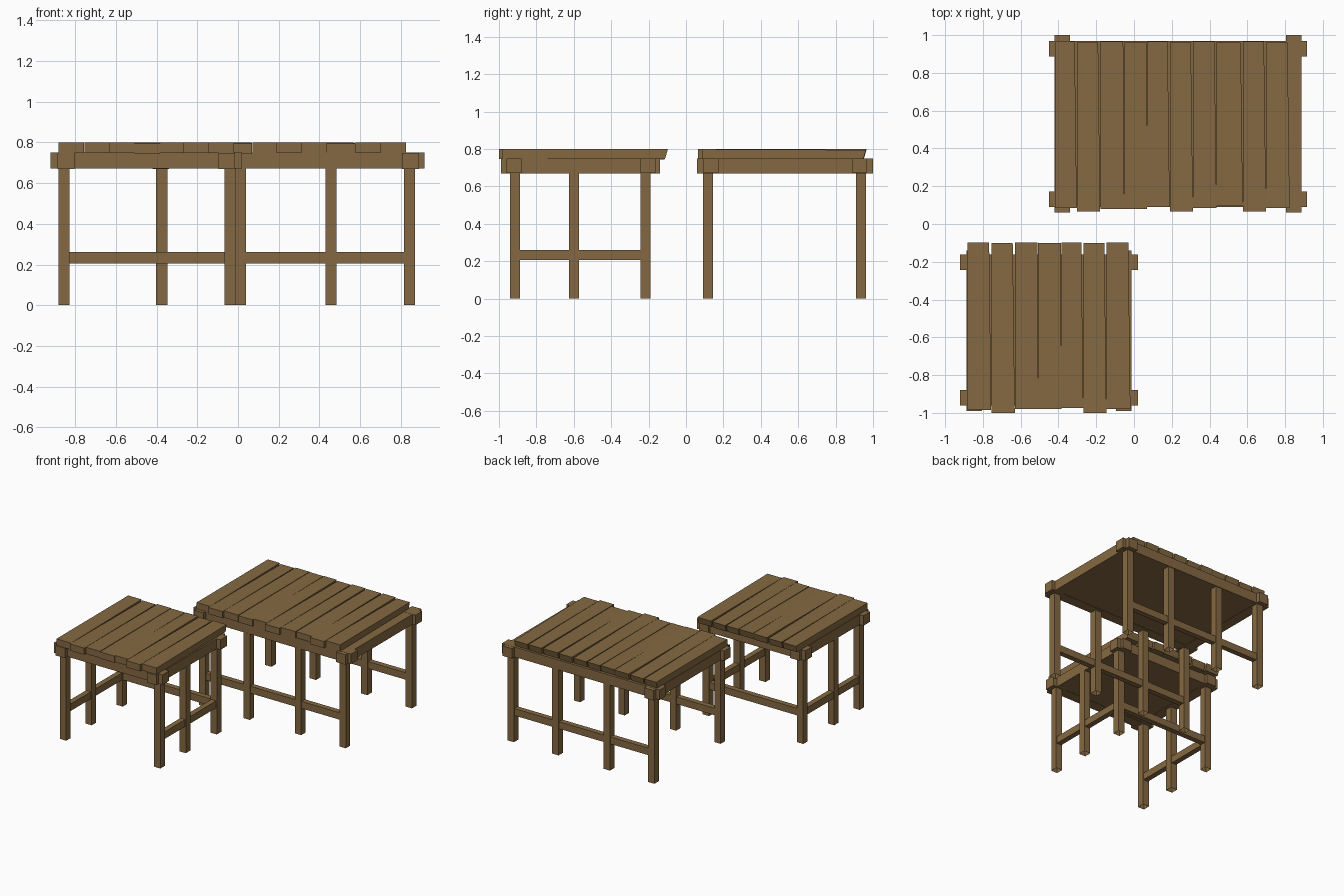
import bpy
import bmesh

if "Cube" in bpy.data.objects:
    bpy.data.objects.remove(bpy.data.objects["Cube"], do_unlink=True)

# One wood colour throughout
wood = bpy.data.materials.new("brown_wood")
wood.use_nodes = True
colour = (0.232, 0.141, 0.054, 1)
wood.diffuse_color = colour
bsdf = next(n for n in wood.node_tree.nodes if n.type == 'BSDF_PRINCIPLED')
bsdf.inputs["Base Color"].default_value = colour
bsdf.inputs["Roughness"].default_value = 0.9


def block(name, xs, ys, zs, shape=None, open_bottom=False):
    """Box between two corners; shape(vertex, is_back, is_right, is_top) adjusts it."""
    bm = bmesh.new()
    bmesh.ops.create_cube(bm, size=1)
    if open_bottom:
        bm.normal_update()
        under = [f for f in bm.faces if f.normal.z < -0.5]
        bmesh.ops.delete(bm, geom=under, context='FACES_ONLY')
    for v in bm.verts:
        right, back, top = (c > 0 for c in v.co)
        v.co = (xs[right], ys[back], zs[top])
        if shape:
            shape(v, back, right, top)
    mesh = bpy.data.meshes.new(name)
    bm.to_mesh(mesh)
    bm.free()
    mesh.materials.append(wood)
    obj = bpy.data.objects.new(name, mesh)
    bpy.context.collection.objects.link(obj)


def around(centre, width):
    return (centre - width / 2, centre + width / 2)


def plank(name, x0, x1, y0, y1, index):
    """Deck board, narrowing to the back, with a sloping back end."""
    lift = 0.004 * (index % 2)
    taper = 0.003 if index in (2, 3) else 0.011

    def shape(v, back, right, top):
        if back:
            v.co.x -= taper if right else 0
            v.co.y -= 0 if top else 0.015
        v.co.z -= lift if back != (index % 4 > 1) else 0
    block(name, (x0, x1), (y0, y1), (0.747, 0.799), shape)


def table(name, beam_x, beam_y, span_x, span_y, legs_x, legs_y, edges, fronts, back):
    # Crossing frame beams with projecting ends, around a solid panel
    for i, y in enumerate(beam_y):
        block(f"{name}_cross_beam_{i}", span_x, around(y, 0.082), (0.671, 0.749))
    for i, x in enumerate(beam_x):
        block(f"{name}_side_beam_{i}", around(x, 0.082), span_y, (0.67, 0.748))
    block(f"{name}_panel", beam_x, beam_y, (0.673, 0.746))
    # Square legs
    for i, x in enumerate(legs_x):
        for j, y in enumerate(legs_y):
            block(f"{name}_leg_{i}_{j}", around(x, 0.055), around(y, 0.055), (0, 0.672),
                  open_bottom=True)
    # Deck boards
    for i, (x0, x1) in enumerate(zip(edges, edges[1:])):
        plank(f"{name}_plank_{i}", x0, x1 - 0.001, fronts[i], back - 0.004 * (i % 2), i)


rail_z = (0.206, 0.261)

# Small table: three legs on each side
small_x, small_y = (-0.855, -0.04), (-0.914, -0.599, -0.216)
table("small_table", (-0.845, -0.055), (-0.92, -0.203), (-0.92, 0.02), (-0.99, -0.14),
      small_x, small_y,
      (-0.882, -0.755, -0.63, -0.508, -0.383, -0.267, -0.145, -0.018),
      (-0.985, -1.0, -0.98, -0.98, -0.975, -1.0, -0.98), -0.097)
for i, x in enumerate(small_x):
    block(f"small_table_side_rail_{i}", around(x, 0.042), (small_y[0], small_y[-1]), rail_z)
block("small_table_back_rail", small_x, around(small_y[-1], 0.042), rail_z)

# Large table: four legs along front and back
large_x, large_y = (-0.374, 0.011, 0.456, 0.842), (0.118, 0.936)
table("large_table", (-0.38, 0.847), (0.132, 0.928), (-0.45, 0.915), (0.06, 1.0),
      large_x, large_y,
      (-0.418, -0.302, -0.178, -0.053, 0.07, 0.19, 0.313, 0.438, 0.577, 0.7, 0.825),
      (0.085, 0.065, 0.08, 0.08, 0.09, 0.065, 0.085, 0.095, 0.065, 0.085), 0.966)
for i, y in enumerate(large_y):
    block(f"large_table_rail_{i}", (large_x[0], large_x[-1]), around(y, 0.042), rail_z)
